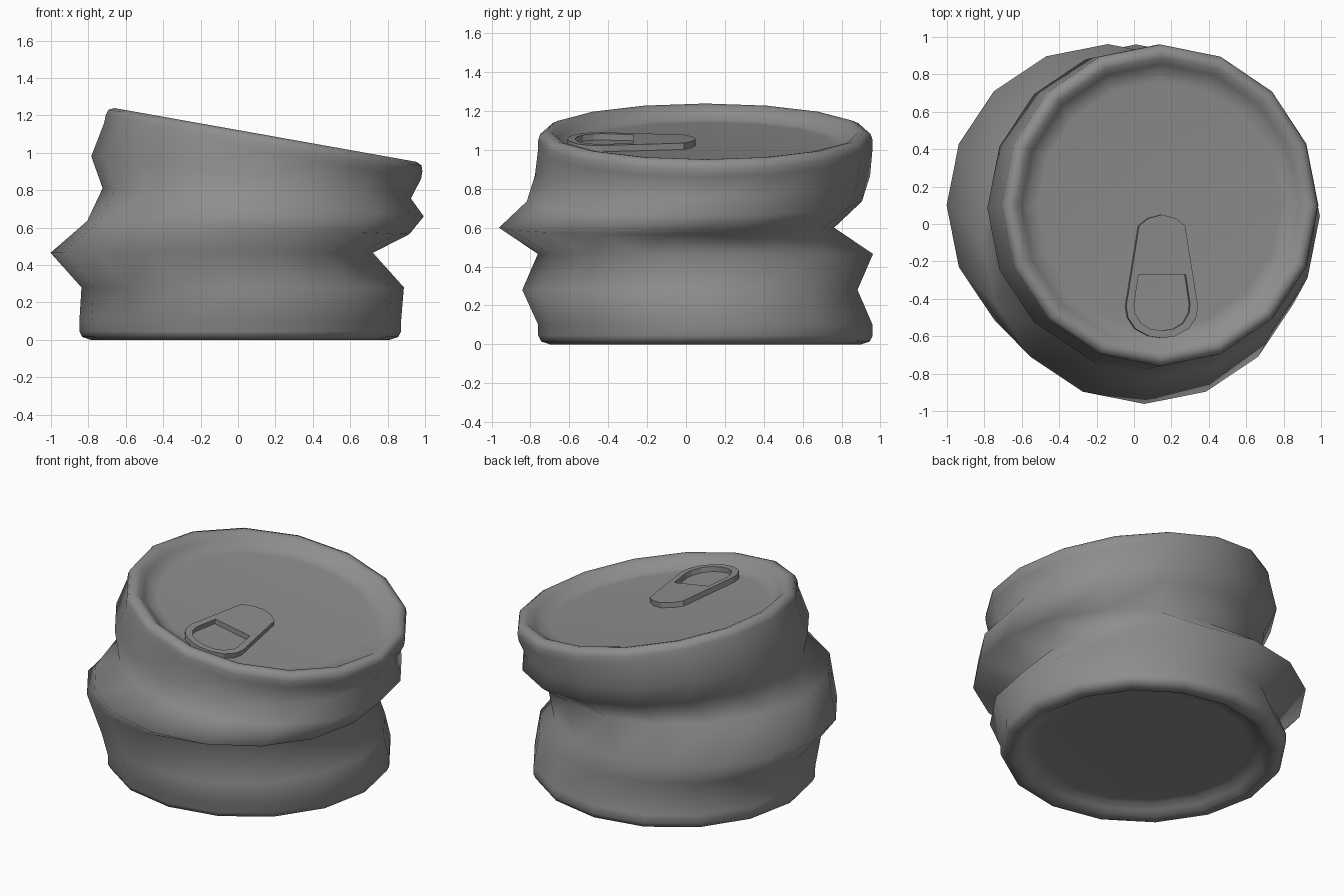
import bpy, bmesh
from math import sin, cos, pi, atan
from mathutils import Matrix, Vector

if "Cube" in bpy.data.objects:
    bpy.data.objects.remove(bpy.data.objects["Cube"])

SIDES = 16
LID_TILT = atan(0.178)

metal = bpy.data.materials.new("grey metal")
metal.use_nodes = True
GREY = (0.27, 0.27, 0.27, 1)
metal.diffuse_color = GREY
metal.node_tree.nodes["Principled BSDF"].inputs["Base Color"].default_value = GREY


def frame(x, y, z, tilt):
    """Placement leaning towards +x by the tilt angle."""
    return Matrix.Translation((x, y, z)) @ Matrix.Rotation(tilt, 4, 'Y')


def ring(bm, place, radius, height=0):
    return [bm.verts.new(place @ Vector((radius * cos(2 * pi * i / SIDES),
                                         radius * sin(2 * pi * i / SIDES), height)))
            for i in range(SIDES)]


# Crushed can: rings from the recessed base, up the crumpled wall, to the lid
base = frame(0.012, 0.1, 0, 0)
lid = frame(0.147, 0.1, 1.095, LID_TILT)
base_profile = [(0.64, 0.062), (0.69, 0.06), (0.73, 0.03), (0.765, 0.005),
                (0.80, 0), (0.845, 0.015), (0.86, 0.045), (0.86, 0.10)]
folds = [(0.025, 0.02, 0.28, 0), (-0.14, 0.10, 0.465, 0),
         (0.055, -0.10, 0.60, 0.041), (0.135, 0.043, 0.735, 0.088),
         (0.07, 0.085, 0.868, 0.132)]
lid_profile = [(0.86, -0.085), (0.86, -0.045), (0.85, -0.014), (0.82, 0),
               (0.79, -0.005), (0.755, -0.035), (0.715, -0.066), (0.66, -0.07)]

bm = bmesh.new()
rings = [ring(bm, base, r, h) for r, h in base_profile]
rings += [ring(bm, frame(x, y, z, atan(slope)), 0.862) for x, y, z, slope in folds]
rings += [ring(bm, lid, r, h) for r, h in lid_profile]
for low, high in zip(rings, rings[1:]):
    for i in range(SIDES):
        j = (i + 1) % SIDES
        bm.faces.new((low[i], low[j], high[j], high[i]))
bm.faces.new(rings[0][::-1])
bm.faces.new(rings[-1])
bmesh.ops.recalc_face_normals(bm, faces=bm.faces)
for face in bm.faces:
    face.smooth = True
mesh = bpy.data.meshes.new("can_body")
bm.to_mesh(mesh)
bm.free()
mesh.materials.append(metal)
bpy.context.collection.objects.link(bpy.data.objects.new("can_body", mesh))

# Pull tab: half outlines mirrored across its long axis, with a finger hole
outer = [(0, -0.05), (0.075, -0.07), (0.125, -0.11), (0.195, -0.54),
         (0.185, -0.60), (0.145, -0.66), (0.07, -0.70), (0, -0.71)]
hole = [(0.128, -0.37), (0.152, -0.53), (0.147, -0.575),
        (0.115, -0.63), (0.065, -0.66), (0, -0.67)]
curve = bpy.data.curves.new("pull_tab", 'CURVE')
curve.dimensions = '2D'
curve.fill_mode = 'BOTH'
curve.extrude = 0.019
for half in (outer, hole):
    points = half + [(-x, y) for x, y in reversed(half) if x > 0]
    spline = curve.splines.new('POLY')
    spline.points.add(len(points) - 1)
    for point, (x, y) in zip(spline.points, points):
        point.co = (x, y, 0, 1)
    spline.use_cyclic_u = True
curve.materials.append(metal)
tab = bpy.data.objects.new("pull_tab", curve)
bpy.context.collection.objects.link(tab)
tab.matrix_world = lid @ Matrix.Translation((0.01, 0, -0.056))
bpy.ops.object.select_all(action='DESELECT')
tab.select_set(True)
bpy.context.view_layer.objects.active = tab
bpy.ops.object.convert(target='MESH')
tab = bpy.context.object
bpy.ops.object.shade_flat()
